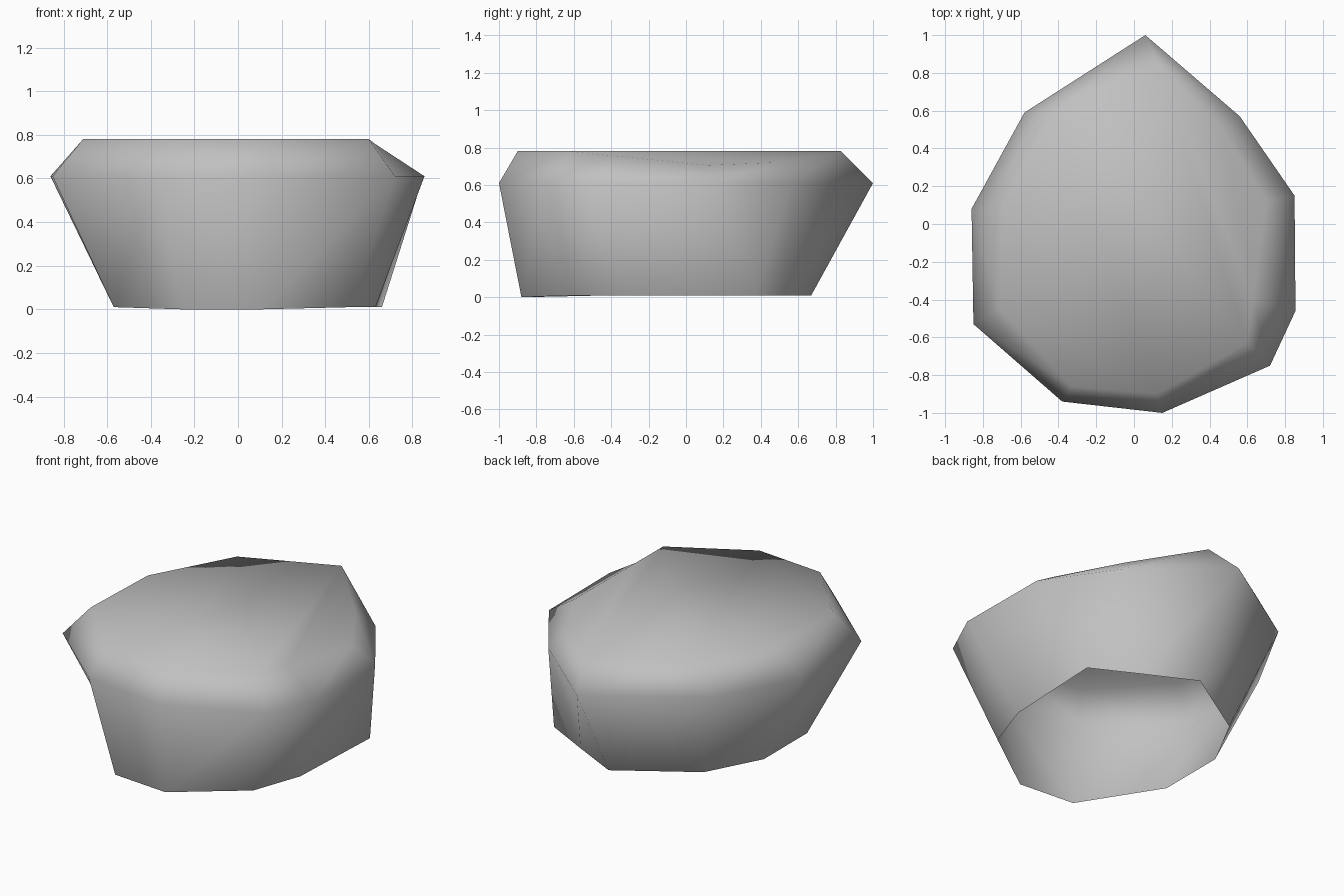
import bpy
import bmesh

default_cube = bpy.data.objects.get("Cube")
if default_cube:
    bpy.data.objects.remove(default_cube, do_unlink=True)


def make_material(name, colour):
    material = bpy.data.materials.new(name)
    material.use_nodes = True
    material.diffuse_color = colour
    shader = material.node_tree.nodes["Principled BSDF"]
    shader.inputs["Base Color"].default_value = colour
    shader.inputs["Roughness"].default_value = 0.8
    return material


def add_ring(bm, outline, heights):
    return [bm.verts.new((x, y, z)) for (x, y), z in zip(outline, heights)]


def bridge(bm, lower, upper):
    count = len(lower)
    for i in range(count):
        j = (i + 1) % count
        bm.faces.new((upper[i], upper[j], lower[j], lower[i]))


# Outlines run clockwise from the pointed back
base_outline = [(.07, .67), (.37, .52), (.66, .37), (.63, -.28), (.52, -.59),
                (.11, -.88), (-.26, -.85), (-.57, -.39), (-.57, .04), (-.39, .38)]
belly_outline = [(.06, 1), (.56, .57), (.85, .15), (.855, -.46), (.72, -.75),
                 (.15, -1), (-.38, -.94), (-.85, -.53), (-.86, .08), (-.58, .59)]
crown_outline = [(.14, .83), (.48, .48), (.7, .12), (.63, -.4), (.6, -.63),
                 (.12, -.9), (-.33, -.86), (-.71, -.45), (-.69, .09), (-.42, .59)]
sides = len(belly_outline)

# Crown slopes down along its left edge; base tilts slightly to the front
crown_heights = [.78, .72, .705, .757] + [.78] * (sides - 4)
base_heights = [0 if y < -.8 else .01 for x, y in base_outline]

# Boulder skin: open underneath, with a flat crown and a sloping left facet
bm = bmesh.new()
base = add_ring(bm, base_outline, base_heights)
belly = add_ring(bm, belly_outline, [.61] * sides)
crown = add_ring(bm, crown_outline, crown_heights)
bridge(bm, base, belly)
bridge(bm, belly, crown)
bm.faces.new(reversed(crown[:5]))
bm.faces.new(reversed(crown[4:] + crown[:1]))
for face in bm.faces:
    face.smooth = True
bm.normal_update()

mesh = bpy.data.meshes.new("boulder")
bm.to_mesh(mesh)
bm.free()
mesh.materials.append(make_material("stone grey", (.53, .53, .53, 1)))
boulder = bpy.data.objects.new("boulder", mesh)
bpy.context.collection.objects.link(boulder)
